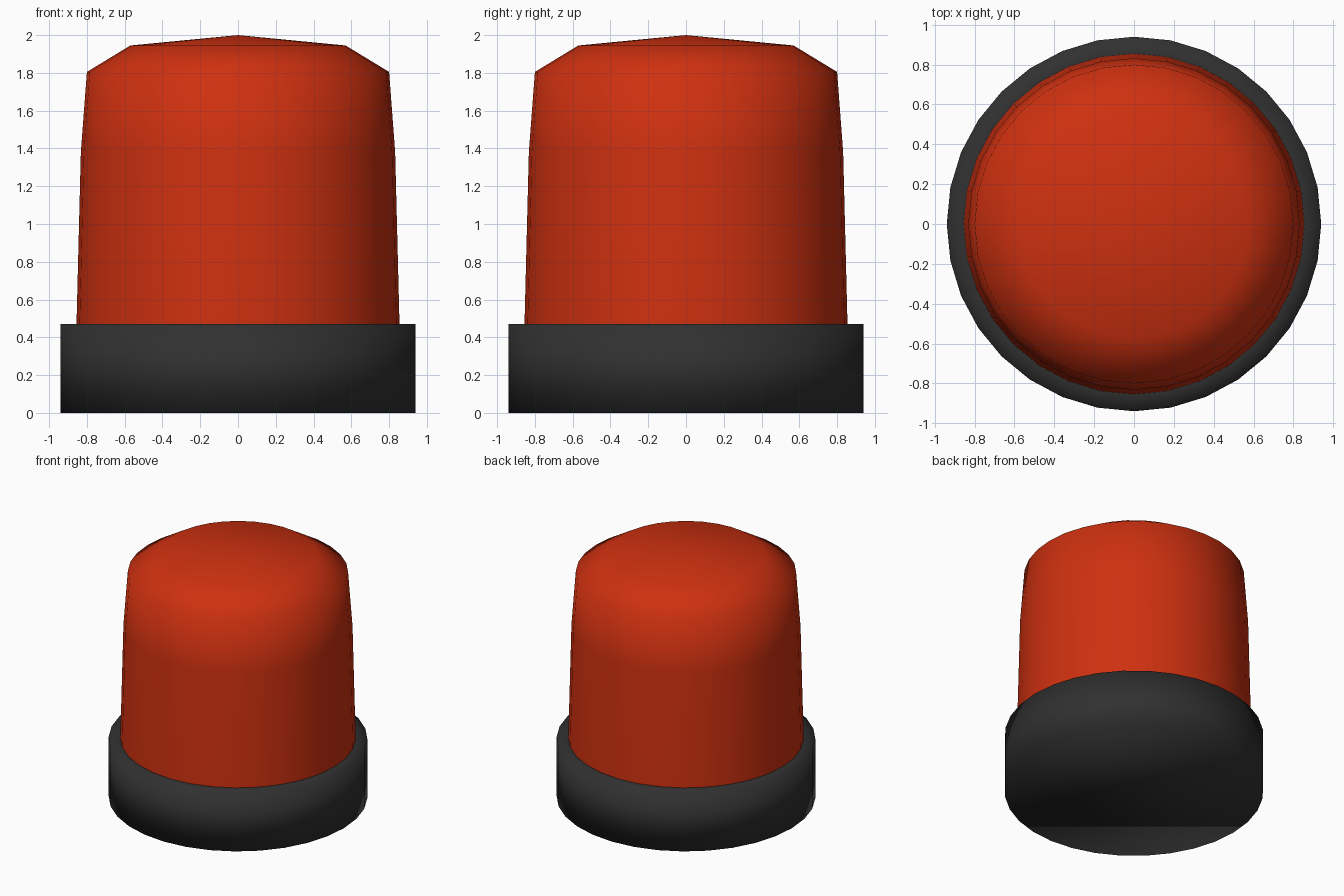
import bpy, bmesh
from math import cos, sin, tau

if "Cube" in bpy.data.objects:
    bpy.data.objects.remove(bpy.data.objects["Cube"])

SIDES = 32


def make_material(name, color):
    mat = bpy.data.materials.new(name)
    mat.diffuse_color = (*color, 1)
    mat.use_nodes = True
    mat.node_tree.nodes["Principled BSDF"].inputs["Base Color"].default_value = mat.diffuse_color
    return mat


def lathe(name, profile, mat):
    """Revolve (radius, z) points around z; radius 0 becomes a pole, open ends stay open."""
    bm = bmesh.new()
    rings = []
    for r, z in profile:
        count = SIDES if r > 0 else 1
        rings.append([bm.verts.new((r * cos(tau * i / SIDES), r * sin(tau * i / SIDES), z))
                      for i in range(count)])
    for a, b in zip(rings, rings[1:]):
        for i in range(SIDES):
            j = (i + 1) % SIDES
            quad = [a[i % len(a)], a[j % len(a)], b[j % len(b)], b[i % len(b)]]
            bm.faces.new(list(dict.fromkeys(quad)))
    # Flat underside cap
    if profile[0][1] == 0:
        bm.faces.new(rings[0][::-1])
    for f in bm.faces:
        f.smooth = True
    mesh = bpy.data.meshes.new(name)
    bm.to_mesh(mesh)
    bm.free()
    mesh.materials.append(mat)
    obj = bpy.data.objects.new(name, mesh)
    bpy.context.collection.objects.link(obj)
    return obj


red = make_material("red_lens", (0.62, 0.03, 0.005))
black = make_material("black_housing", (0.03, 0.03, 0.03))

# Round mounting base with a ledge running in under the lens
lathe("base", [(0.94, 0), (0.94, 0.47), (0.85, 0.47)], black)

# Tapered lens with a chamfered shoulder and a shallow pointed cap
lathe("lens", [(0.855, 0.47), (0.832, 1.38), (0.80, 1.805), (0.57, 1.945), (0, 2.0)], red)
